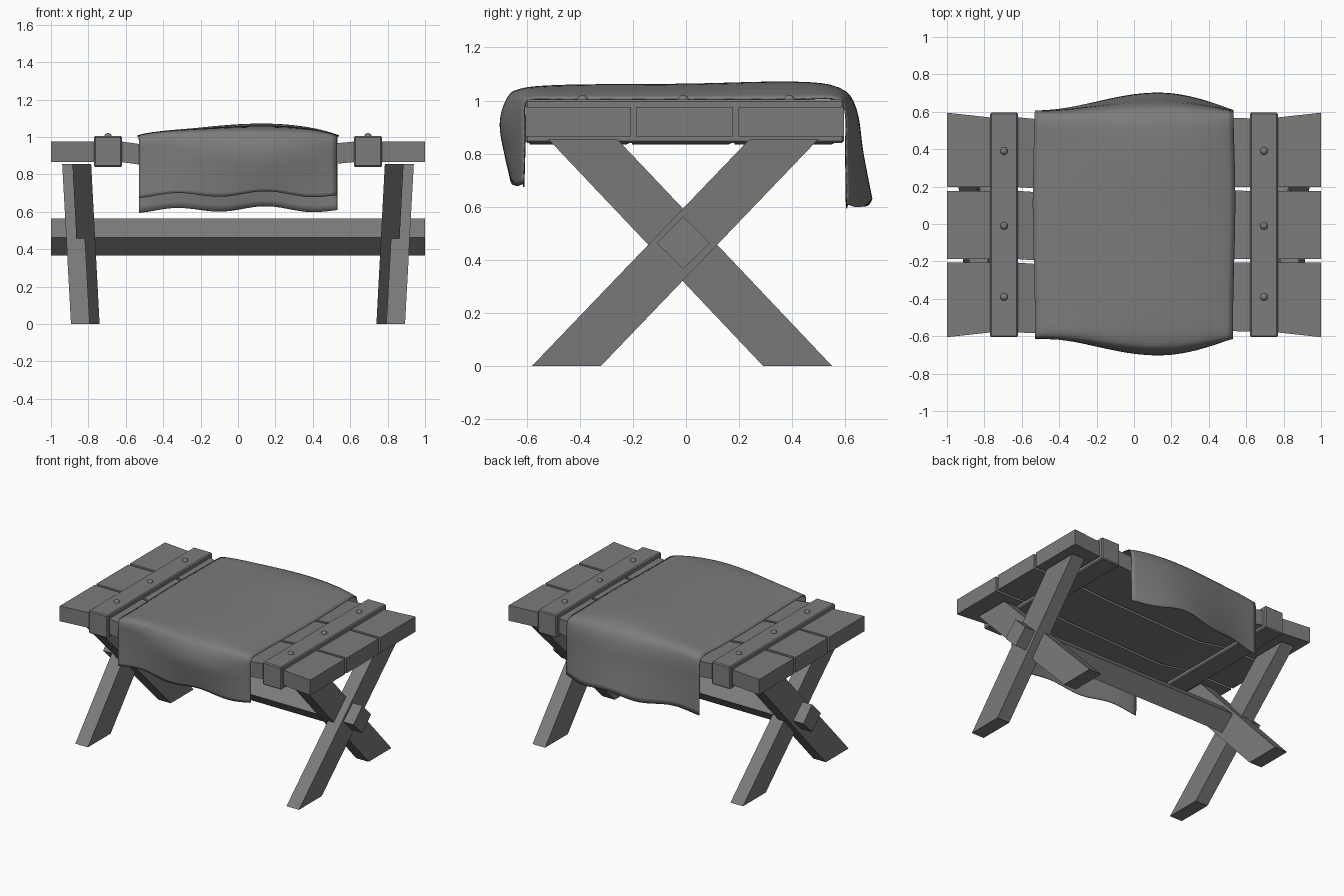
import bpy, bmesh, math

cube = bpy.data.objects.get("Cube")
if cube:
    bpy.data.objects.remove(cube, do_unlink=True)

grey = bpy.data.materials.new("plain_grey")
grey.use_nodes = True
grey.diffuse_color = (0.2, 0.2, 0.2, 1)
grey.node_tree.nodes["Principled BSDF"].inputs["Base Color"].default_value = (0.2, 0.2, 0.2, 1)


def finish(name, bm, smooth=False):
    bmesh.ops.recalc_face_normals(bm, faces=bm.faces)
    for f in bm.faces:
        f.smooth = smooth
    mesh = bpy.data.meshes.new(name)
    bm.to_mesh(mesh)
    bm.free()
    mesh.materials.append(grey)
    obj = bpy.data.objects.new(name, mesh)
    bpy.context.collection.objects.link(obj)
    return obj


def loft(name, rings):
    """Skin a list of closed rings and cap both ends."""
    bm = bmesh.new()
    rows = [[bm.verts.new(p) for p in ring] for ring in rings]
    n = len(rows[0])
    for a, b in zip(rows, rows[1:]):
        for i in range(n):
            j = (i + 1) % n
            bm.faces.new((a[i], a[j], b[j], b[i]))
    bm.faces.new(rows[0])
    bm.faces.new(rows[-1])
    return finish(name, bm)


# Table top: three planks, slightly waisted and sagging in the middle
def plank(name, low, high):
    rings = []
    for x, pinch, sag, shift in ((-1, 0, 0, 0), (-0.77, 0.025, 0, 0), (-0.62, 0.025, 0, 0),
                                 (-0.4, 0.03, 0.03, -0.015), (0.4, 0.03, 0.02, 0.005),
                                 (0.62, 0.03, 0, 0), (0.77, 0.025, 0, 0), (1, 0, 0, 0)):
        y0 = low + shift + (pinch if low < -0.5 else 0)
        y1 = high + shift - (pinch if high > 0.5 else 0)
        b, t = 0.865 - sag, 0.975 - sag
        rings.append([(x, y0, b), (x, y1, b), (x, y1, t), (x, y0, t)])
    loft(name, rings)


plank("front_plank", -0.605, -0.207)
plank("middle_plank", -0.188, 0.177)
plank("back_plank", 0.197, 0.595)

# Stretcher: square beam turned on its corner
loft("stretcher", [[(x, -0.01, 0.365), (x, 0.09, 0.463), (x, -0.01, 0.563), (x, -0.11, 0.463)]
                   for x in (-1, 1)])


# Crossed legs, leaning outward toward the top
def leg(name, side, foot, top, foot_x, top_x):
    rings = []
    for z, y, x in ((0, foot, foot_x), (0.855, top, top_x)):
        rings.append([(side * x, y - 0.13, z), (side * (x - 0.1), y - 0.13, z),
                      (side * (x - 0.1), y + 0.13, z), (side * x, y + 0.13, z)])
    loft(name, rings)


for side, label in ((1, "left"), (-1, "right")):
    leg(label + "_outer_leg", side, -0.45, 0.37, 0.893, 0.94)
    leg(label + "_inner_leg", side, 0.42, -0.39, 0.84, 0.885)

    # Cross band around the planks
    bm = bmesh.new()
    bmesh.ops.create_cube(bm, size=1)
    for v in bm.verts:
        v.co = (side * 0.695 + v.co.x * 0.15, -0.005 + v.co.y * 1.2, 0.922 + v.co.z * 0.164)
    bmesh.ops.bevel(bm, geom=bm.edges[:], offset=0.007, segments=1, affect='EDGES')
    finish(label + "_cross_band", bm)

    # Nail heads
    for place, y in (("front", -0.39), ("middle", -0.01), ("back", 0.39)):
        bm = bmesh.new()
        bmesh.ops.create_uvsphere(bm, u_segments=12, v_segments=8, radius=0.021)
        nail = finish(f"{label}_{place}_nail", bm, True)
        nail.location = (side * 0.695, y, 1.0)


# Draped cloth: a fold profile that bulges most right of centre
def bulge(x):
    t = (x - 0.13) / (0.66 if x < 0.13 else 0.41)
    c = max(0, math.cos(math.pi / 2 * max(-1, min(1, t))))
    return c * c if x < 0.13 else c


def smooth_path(points, steps=4):
    """Catmull-Rom curve through the points."""
    pts = [points[0]] + points + [points[-1]]
    out = []
    for p, q, r, s in zip(pts, pts[1:], pts[2:], pts[3:]):
        for k in range(steps):
            t = k / steps
            out.append(tuple(0.5 * (2 * b + (c - a) * t + (2 * a - 5 * b + 4 * c - d) * t * t
                                    + (3 * b - a - 3 * c + d) * t ** 3)
                             for a, b, c, d in zip(p, q, r, s)))
    return out + [points[-1]]


bm = bmesh.new()
rows = []
columns = 32
for i in range(columns + 1):
    u = -1 + 2 * i / columns
    x = 0.535 * u
    b = bulge(x)
    lift = 1.005 + 0.022 * (1 - u ** 6)
    wave = 0.013 * math.cos(13 * (x - 0.15)) + 0.012 * b
    profile = [(-0.612 - 0.05 * b, 0.685 + wave),
               (-0.608 - 0.075 * b, 0.8),
               (-0.607 - 0.093 * b, 0.91),
               (-0.607 - 0.07 * b, 0.985 + 0.015 * b),
               (-0.575 - 0.05 * b, lift + 0.015 * b),
               (-0.45, lift + 0.03 * b),
               (0, lift + 0.034 * b),
               (0.4, lift + 0.042 * b),
               (0.56 + 0.015 * b, lift + 0.02 * b),
               (0.6 + 0.04 * b, 0.96 + 0.01 * b),
               (0.602 + 0.065 * b, 0.8),
               (0.605 + 0.095 * b, 0.605 + wave)]
    path = smooth_path(profile)
    rows.append([bm.verts.new((x + 0.006 * math.sin(5 * y + 1) * u, y, z)) for y, z in path])
for a, c in zip(rows, rows[1:]):
    for j in range(len(a) - 1):
        bm.faces.new((a[j], c[j], c[j + 1], a[j + 1]))
cloth = finish("draped_cloth", bm, True)
solid = cloth.modifiers.new("thickness", 'SOLIDIFY')
solid.thickness = 0.005
solid.offset = 0
